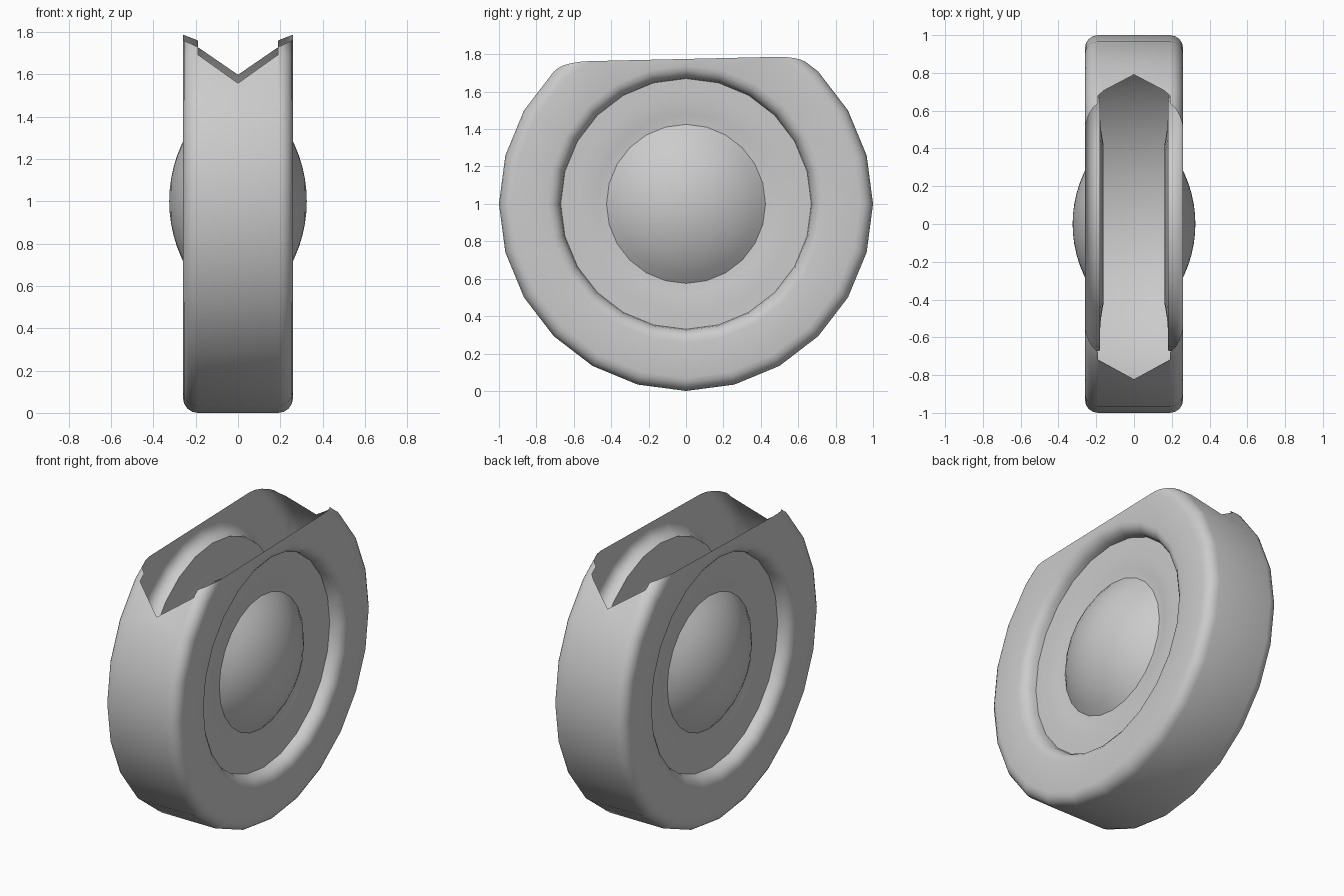
import bpy
import bmesh
from math import cos, sin, pi, sqrt
from mathutils import Vector

SIDES = 24
AXIS = Vector((0, 0, 1))

cube = bpy.data.objects.get("Cube")
if cube:
    bpy.data.objects.remove(cube, do_unlink=True)


def revolve(target, profile, cut=None):
    """Spin (x, radius) points round the x axis, trim above a plane, add to target."""
    bm = bmesh.new()
    verts = [bm.verts.new((x, r, AXIS.z)) for x, r in profile]
    edges = [bm.edges.new(pair) for pair in zip(verts, verts[1:])]
    bmesh.ops.spin(bm, geom=verts + edges, cent=AXIS, axis=(1, 0, 0),
                   angle=2 * pi, steps=SIDES, use_duplicate=False)
    bmesh.ops.remove_doubles(bm, verts=bm.verts[:], dist=0.0005)
    if cut:
        point, normal = cut
        bmesh.ops.bisect_plane(bm, geom=bm.verts[:] + bm.edges[:] + bm.faces[:],
                               plane_co=Vector(point), plane_no=Vector(normal).normalized(),
                               clear_outer=True)
    piece = bpy.data.meshes.new("piece")
    bm.to_mesh(piece)
    bm.free()
    target.from_mesh(piece)
    bpy.data.meshes.remove(piece)


def finish(bm, name):
    """Turn the half shell outward, mirror it and shade it smooth."""
    bmesh.ops.remove_doubles(bm, verts=bm.verts[:], dist=0.0005)
    bmesh.ops.recalc_face_normals(bm, faces=bm.faces[:])
    outermost = max(bm.faces, key=lambda f: abs(f.normal.x) * f.calc_center_median().x)
    if outermost.normal.x < 0:
        bmesh.ops.reverse_faces(bm, faces=bm.faces[:])
    mesh = bpy.data.meshes.new(name)
    bm.to_mesh(mesh)
    bm.free()
    obj = bpy.data.objects.new(name, mesh)
    bpy.context.collection.objects.link(obj)
    obj.modifiers.new("mirror", "MIRROR").use_axis[0] = True
    bpy.ops.object.select_all(action="DESELECT")
    obj.select_set(True)
    bpy.context.view_layer.objects.active = obj
    bpy.ops.object.shade_smooth_by_angle(angle=pi / 5)


def arc(cx, cr, rx, rr, start, end, steps=4):
    """Points on an elliptical arc in the (x, radius) plane."""
    angles = [start + (end - start) * i / steps for i in range(steps + 1)]
    return [(cx + rx * cos(a), cr + rr * sin(a)) for a in angles]


# Hollow wheel: outer tread, open along a V-shaped notch at the top
shell = bmesh.new()
revolve(shell, [(0, 1), (0.19, 1)], ((0, 0, 1.578), (-0.7, -0.025, 1)))

# Side wall: rounded shoulder, flat face, rounded inner lip
side = arc(0.19, 0.93, 0.07, 0.07, pi / 2, 0)
side += arc(0.18, 0.74, 0.08, 0.07, 0, -pi / 2)
revolve(shell, side, ((0.26, 0, 1.775), (-0.43, -0.023, 1)))

# Recessed hub plate, dished towards the middle
revolve(shell, [(0.18, 0.67), (0.18, 0.58), (0.178, 0.53), (0.172, 0.48),
                (0.165, 0.44), (0.165, 0)])
finish(shell, "wheel_shell")

# Domed hub caps
DOME, TOP, RIM = 0.646, 0.325, 0.43
dome = []
for i in range(9):
    r = RIM * (1 - i / 8)
    dome.append((TOP - DOME + sqrt(DOME ** 2 - r ** 2), r))
caps = bmesh.new()
revolve(caps, dome)
finish(caps, "hub_caps")
